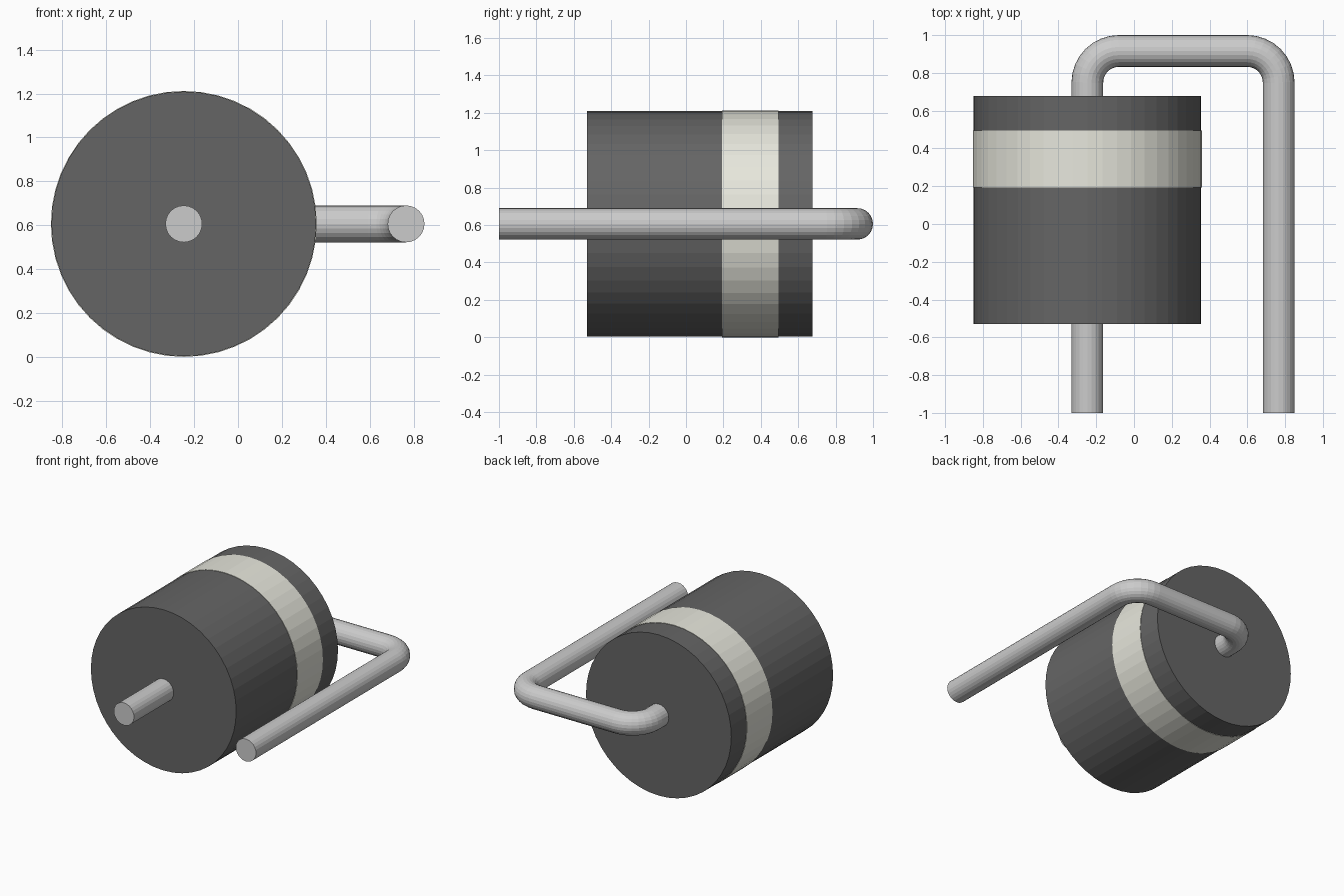
import bpy
from math import sin, cos, pi

if "Cube" in bpy.data.objects:
    bpy.data.objects.remove(bpy.data.objects["Cube"])

CX, CZ = -0.247, 0.606   # body axis
WIRE_R, BEND_R = 0.084, 0.167


def material(name, color):
    mat = bpy.data.materials.new(name)
    mat.diffuse_color = (*color, 1)
    mat.use_nodes = True
    mat.node_tree.nodes["Principled BSDF"].inputs["Base Color"].default_value = mat.diffuse_color
    return mat


dark = material("dark_grey", (0.13, 0.13, 0.13))
cream = material("cream", (0.8, 0.8, 0.72))
metal = material("metal", (0.76, 0.76, 0.73))


def barrel(name, radius, y0, y1, mat):
    bpy.ops.mesh.primitive_cylinder_add(
        vertices=48, radius=radius, depth=y1 - y0,
        location=(CX, (y0 + y1) / 2, CZ), rotation=(pi / 2, 0, 0))
    obj = bpy.context.object
    obj.name = name
    obj.data.materials.append(mat)


# Cylindrical body and its polarity band
barrel("body", 0.603, -0.53, 0.677, dark)
barrel("polarity_band", 0.606, 0.193, 0.494, cream)


def corner(cx, cy, start, end, steps=8):
    return [(cx + BEND_R * cos(a), cy + BEND_R * sin(a), CZ)
            for a in (start + (end - start) * i / steps for i in range(steps + 1))]


# Lead wire running through the body and folded back beside it
right_x, top_y = 0.85 - WIRE_R, 1 - WIRE_R
path = [(CX, -1, CZ)]
path += corner(CX + BEND_R, top_y - BEND_R, pi, pi / 2)
path += corner(right_x - BEND_R, top_y - BEND_R, pi / 2, 0)
path += [(right_x, -1, CZ)]

curve = bpy.data.curves.new("lead_wire", 'CURVE')
curve.dimensions = '3D'
curve.bevel_depth = WIRE_R
curve.bevel_resolution = 10
curve.use_fill_caps = True
spline = curve.splines.new('POLY')
spline.points.add(len(path) - 1)
for point, co in zip(spline.points, path):
    point.co = (*co, 1)
spline.use_smooth = False
curve.materials.append(metal)
wire = bpy.data.objects.new("lead_wire", curve)
bpy.context.collection.objects.link(wire)

# Turn the wire into a mesh
bpy.ops.object.select_all(action='DESELECT')
wire.select_set(True)
bpy.context.view_layer.objects.active = wire
bpy.ops.object.convert(target='MESH')
